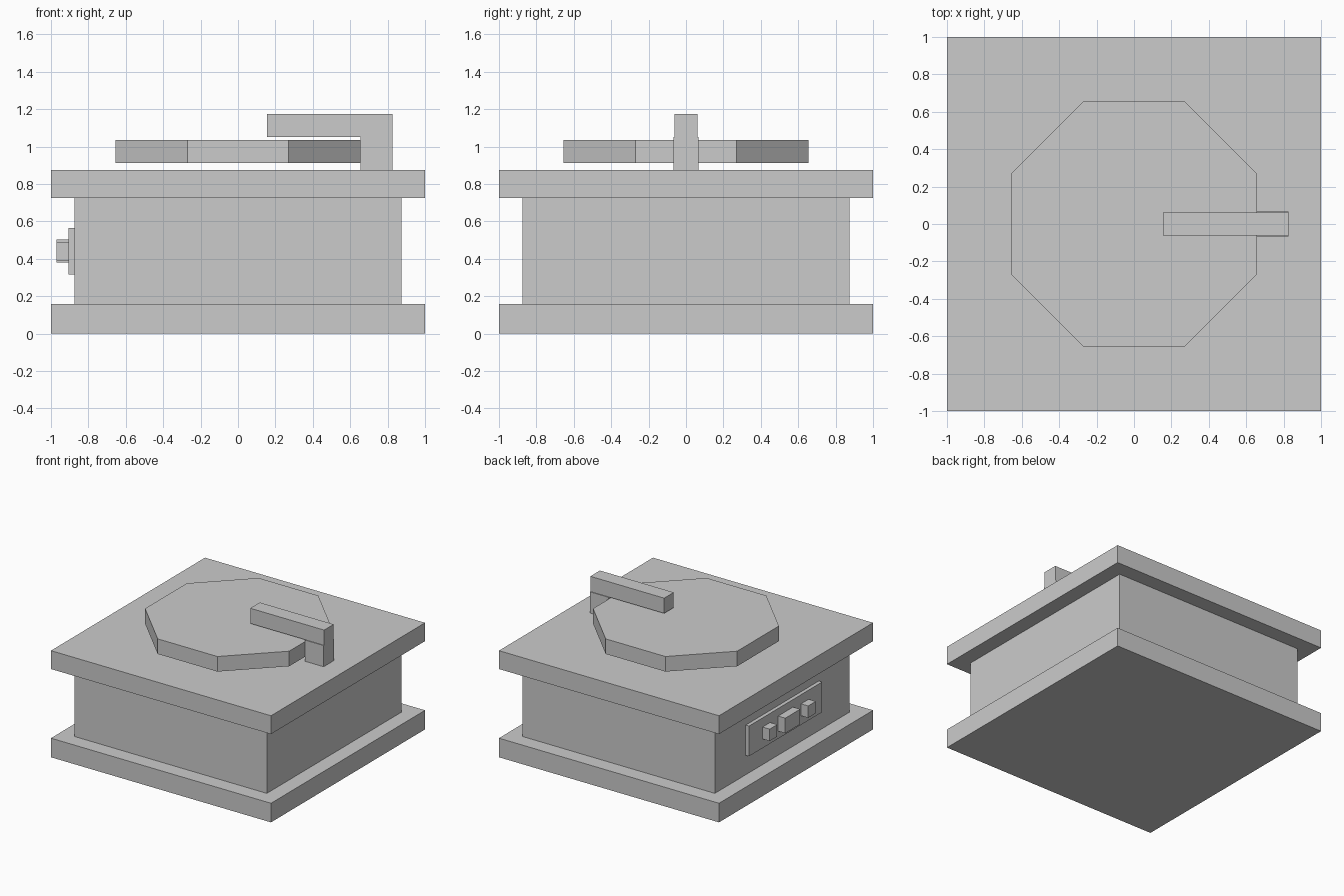
import bpy
from math import pi, cos

if "Cube" in bpy.data.objects:
    bpy.data.objects.remove(bpy.data.objects["Cube"])


def box(name, x, y, z):
    """Box spanning the given (min, max) ranges."""
    bpy.ops.mesh.primitive_cube_add(size=1, location=[sum(r) / 2 for r in (x, y, z)])
    ob = bpy.context.object
    ob.name = name
    ob.scale = [r[1] - r[0] for r in (x, y, z)]
    bpy.ops.object.transform_apply(location=False, rotation=False, scale=True)
    return ob


def block(name, half, z):
    """Square block centred on the vertical axis."""
    return box(name, (-half, half), (-half, half), z)


# Cabinet
block("base_slab", 1.0, (0, 0.157))
block("cabinet_body", 0.875, (0.157, 0.725))
block("top_slab", 1.0, (0.725, 0.876))

# Octagonal platter, flats facing the axes, floating just above the top
bpy.ops.mesh.primitive_cylinder_add(vertices=8, radius=0.655 / cos(pi / 8),
                                    depth=0.124, location=(0, 0, 0.974),
                                    rotation=(0, 0, pi / 8))
bpy.context.object.name = "platter"

# Arm and its post
box("arm_post", (0.655, 0.826), (-0.068, 0.068), (0.876, 1.05))
box("arm", (0.155, 0.826), (-0.062, 0.062), (1.05, 1.175))

# Control panel with three buttons on the left side
box("control_panel", (-0.905, -0.875), (-0.475, 0.475), (0.317, 0.565))
for name, y, half_w, half_h in (("button_front", -0.25, 0.049, 0.049),
                                ("button_middle", 0, 0.097, 0.062),
                                ("button_back", 0.25, 0.049, 0.049)):
    box(name, (-0.97, -0.905), (y - half_w, y + half_w), (0.441 - half_h, 0.441 + half_h))
